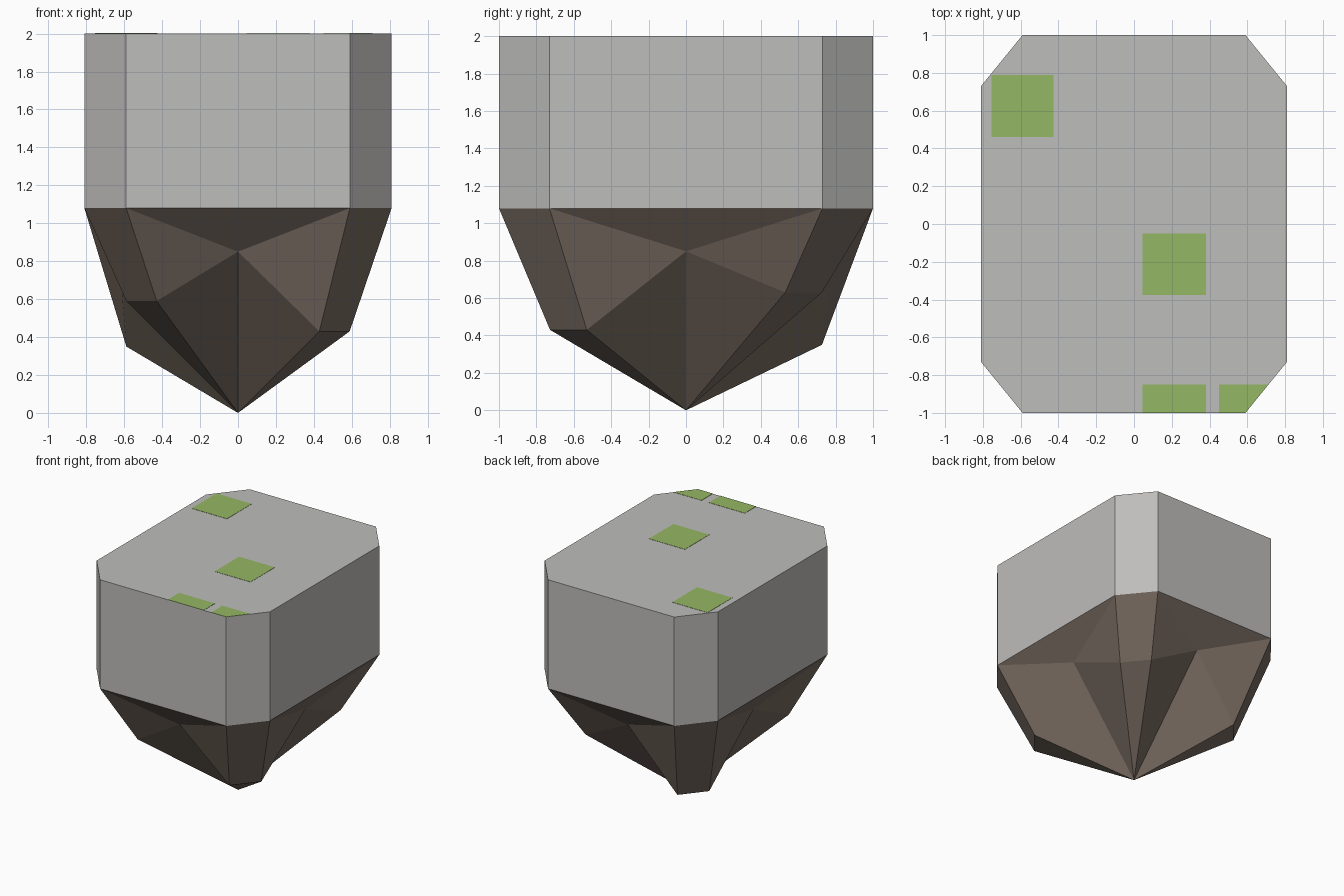
import bpy

if "Cube" in bpy.data.objects:
    bpy.data.objects.remove(bpy.data.objects["Cube"])


def material(name, rgb):
    m = bpy.data.materials.new(name)
    m.diffuse_color = (*rgb, 1)
    m.use_nodes = True
    m.node_tree.nodes["Principled BSDF"].inputs["Base Color"].default_value = m.diffuse_color
    return m


def build(name, verts, faces, mat):
    mesh = bpy.data.meshes.new(name)
    mesh.from_pydata(verts, [], faces)
    mesh.materials.append(mat)
    obj = bpy.data.objects.new(name, mesh)
    bpy.context.collection.objects.link(obj)
    return obj


def prism(name, outline, z0, z1, mat):
    n = len(outline)
    verts = [(x, y, z) for z in (z0, z1) for x, y in outline]
    faces = [tuple(range(n - 1, -1, -1)), tuple(range(n, 2 * n))]
    faces += [(i, (i + 1) % n, n + (i + 1) % n, n + i) for i in range(n)]
    return build(name, verts, faces, mat)


stone = material("grey stone", (0.515, 0.508, 0.495))
earth = material("brown earth", (0.191, 0.150, 0.122))
grass = material("green grass", (0.30, 0.476, 0.128))

RIM, TOP = 1.08, 2.0

# Chamfered rectangle, counter-clockwise, two points per corner (FR, BR, BL, FL)
outline = [(0.59, -1), (0.81, -0.73), (0.81, 0.73), (0.59, 1),
           (-0.59, 1), (-0.81, 0.73), (-0.81, -0.73), (-0.59, -1)]

# Stone block
prism("stone_block", outline, RIM, TOP, stone)

# Faceted earth underside: rim, uneven corner ring, side midpoints, tip
corner_z = [0.43, 0.63, 0.35, 0.59]
verts = [(x, y, RIM) for x, y in outline]
verts += [(x * 0.727, y * 0.727, corner_z[i // 2]) for i, (x, y) in enumerate(outline)]
verts += [(0.63, 0, 0.85), (0, 0.78, 0.85), (-0.63, 0, 0.85), (0, -0.78, 0.85)]
verts.append((0, 0, 0))
tip = 20
faces = []
for k in range(4):
    a, b = 2 * k, 2 * k + 1          # corner edge
    c, m = (b + 1) % 8, 16 + k       # next corner and the side midpoint
    faces += [(a, 8 + a, 8 + b, b), (8 + a, tip, 8 + b)]
    faces += [(b, m, c), (b, 8 + b, m), (c, m, 8 + c),
              (8 + b, tip, m), (m, tip, 8 + c)]
build("earth_underside", verts, faces, earth)

# Thin grass patches on the top, clipped by the block's edge
patches = [
    [(-0.755, 0.46), (-0.425, 0.46), (-0.425, 0.79), (-0.755, 0.79)],
    [(0.045, -0.375), (0.38, -0.375), (0.38, -0.05), (0.045, -0.05)],
    [(0.045, -1), (0.38, -1), (0.38, -0.85), (0.045, -0.85)],
    [(0.45, -1), (0.59, -1), (0.71, -0.85), (0.45, -0.85)],
]
for i, patch in enumerate(patches):
    prism(f"grass_patch_{i + 1}", patch, TOP - 0.001, TOP + 0.002, grass)
